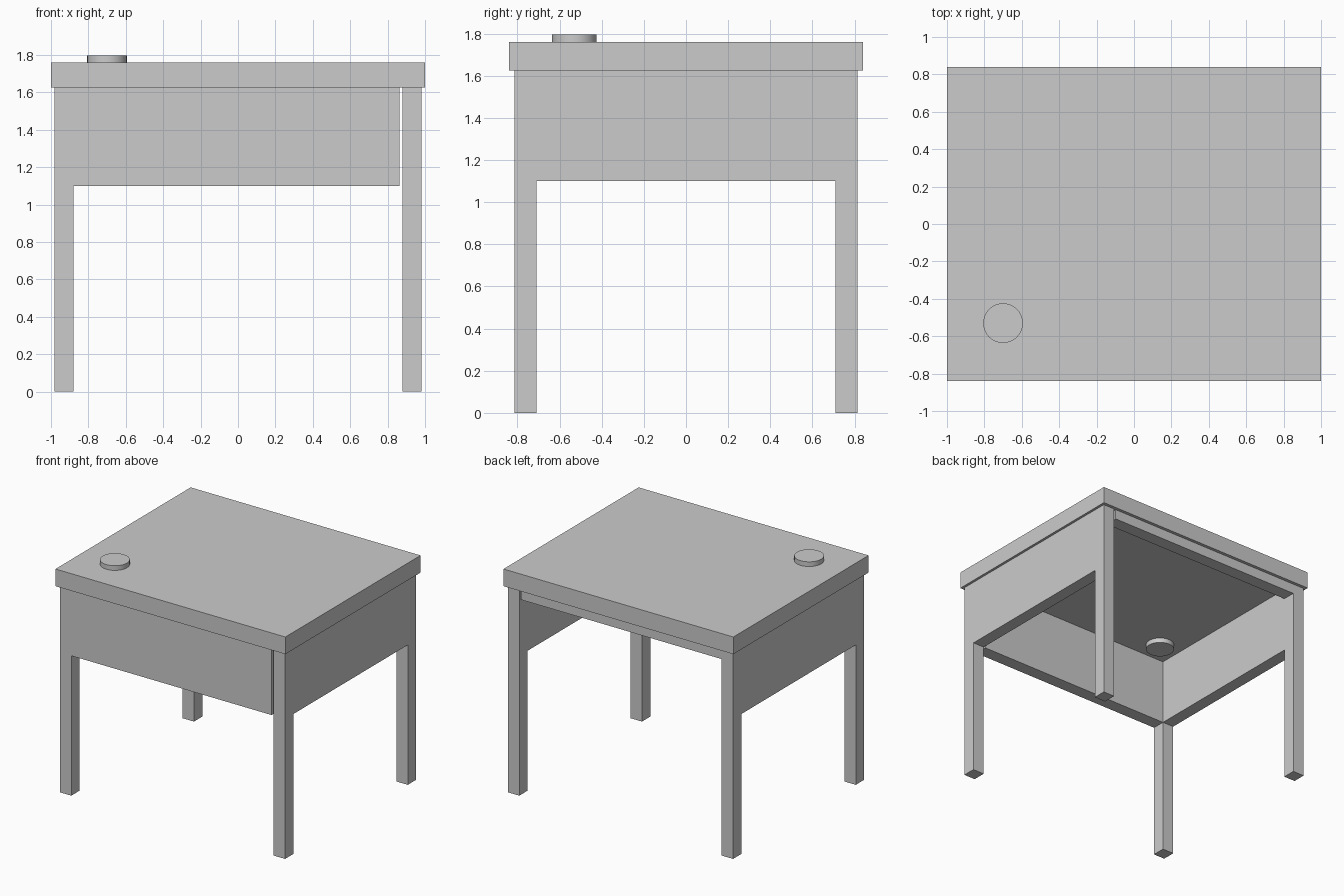
import bpy

if "Cube" in bpy.data.objects:
    bpy.data.objects.remove(bpy.data.objects["Cube"])

LX, LY = (0.88, 0.98), (0.71, 0.815)   # leg extents in x and y
Z_TOP, Z_PANEL, Z_RAIL = 1.625, 1.10, 1.545


def box(name, x, y, z):
    """Box from (min, max) pairs."""
    bpy.ops.mesh.primitive_cube_add(size=1, location=[sum(r) / 2 for r in (x, y, z)])
    ob = bpy.context.object
    ob.name = name
    ob.scale = [r[1] - r[0] for r in (x, y, z)]
    bpy.ops.object.transform_apply(location=False, rotation=False, scale=True)
    return ob


def side(r, s):
    """Mirror a (min, max) pair when s is -1."""
    return r if s > 0 else (-r[1], -r[0])


# Table top
box("table_top", (-1, 1), (-0.84, 0.84), (Z_TOP, 1.76))

# Four square legs
for sx, xn in ((-1, "left"), (1, "right")):
    for sy, yn in ((-1, "front"), (1, "back")):
        box(f"{yn}_{xn}_leg", side(LX, sx), side(LY, sy), (0, Z_TOP))
    # Side panels between the legs
    box(f"{xn}_panel", side(LX, sx), (-0.71, 0.71), (Z_PANEL, Z_TOP))

# Front panel and back rail, stopping just short of the right legs
box("front_panel", (-0.88, 0.863), side(LY, -1), (Z_PANEL, Z_TOP))
box("back_rail", (-0.88, 0.863), LY, (Z_RAIL, Z_TOP))

# Round cap passing through the table top
bpy.ops.mesh.primitive_cylinder_add(vertices=32, radius=0.106, depth=0.21,
                                    location=(-0.70, -0.53, 1.692))
bpy.context.object.name = "round_cap"
bpy.ops.object.shade_smooth_by_angle()
